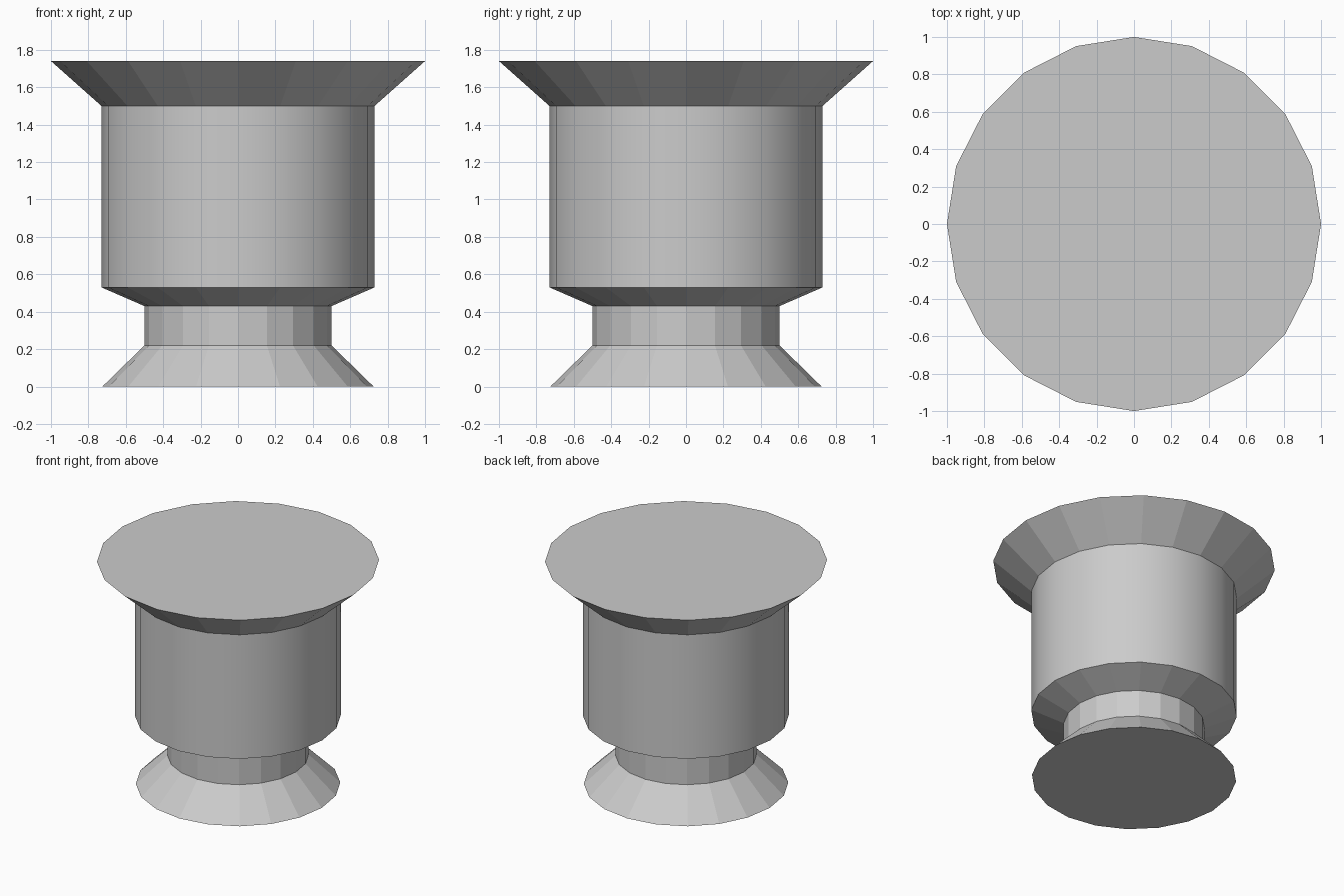
import bpy
import bmesh
from math import cos, sin, tau

if "Cube" in bpy.data.objects:
    bpy.data.objects.remove(bpy.data.objects["Cube"])

SIDES = 20

# Profile from foot to rim: (radius, height)
PROFILE = [(0.725, 0.0), (0.5, 0.22), (0.5, 0.43),
           (0.73, 0.53), (0.73, 1.50), (1.0, 1.74)]
BODY_BAND = 3  # the tall drum is the smooth-shaded band


def lathe(name, profile, smooth_band):
    bm = bmesh.new()
    rings = [[bm.verts.new((r * cos(tau * i / SIDES), r * sin(tau * i / SIDES), z))
              for i in range(SIDES)] for r, z in profile]
    # Side walls
    for band, (low, high) in enumerate(zip(rings, rings[1:])):
        for i in range(SIDES):
            j = (i + 1) % SIDES
            face = bm.faces.new((low[i], low[j], high[j], high[i]))
            face.smooth = band == smooth_band
    # Flat underside and flat top
    bm.faces.new(rings[0][::-1])
    bm.faces.new(rings[-1])
    # Keep the horizontal rims crisp
    for edge in bm.edges:
        a, b = edge.verts
        if abs(a.co.z - b.co.z) < 1e-5:
            edge.smooth = False
    mesh = bpy.data.meshes.new(name)
    bm.to_mesh(mesh)
    bm.free()
    obj = bpy.data.objects.new(name, mesh)
    bpy.context.collection.objects.link(obj)
    return obj


# Flared pedestal pot
lathe("pedestal_pot", PROFILE, BODY_BAND)
